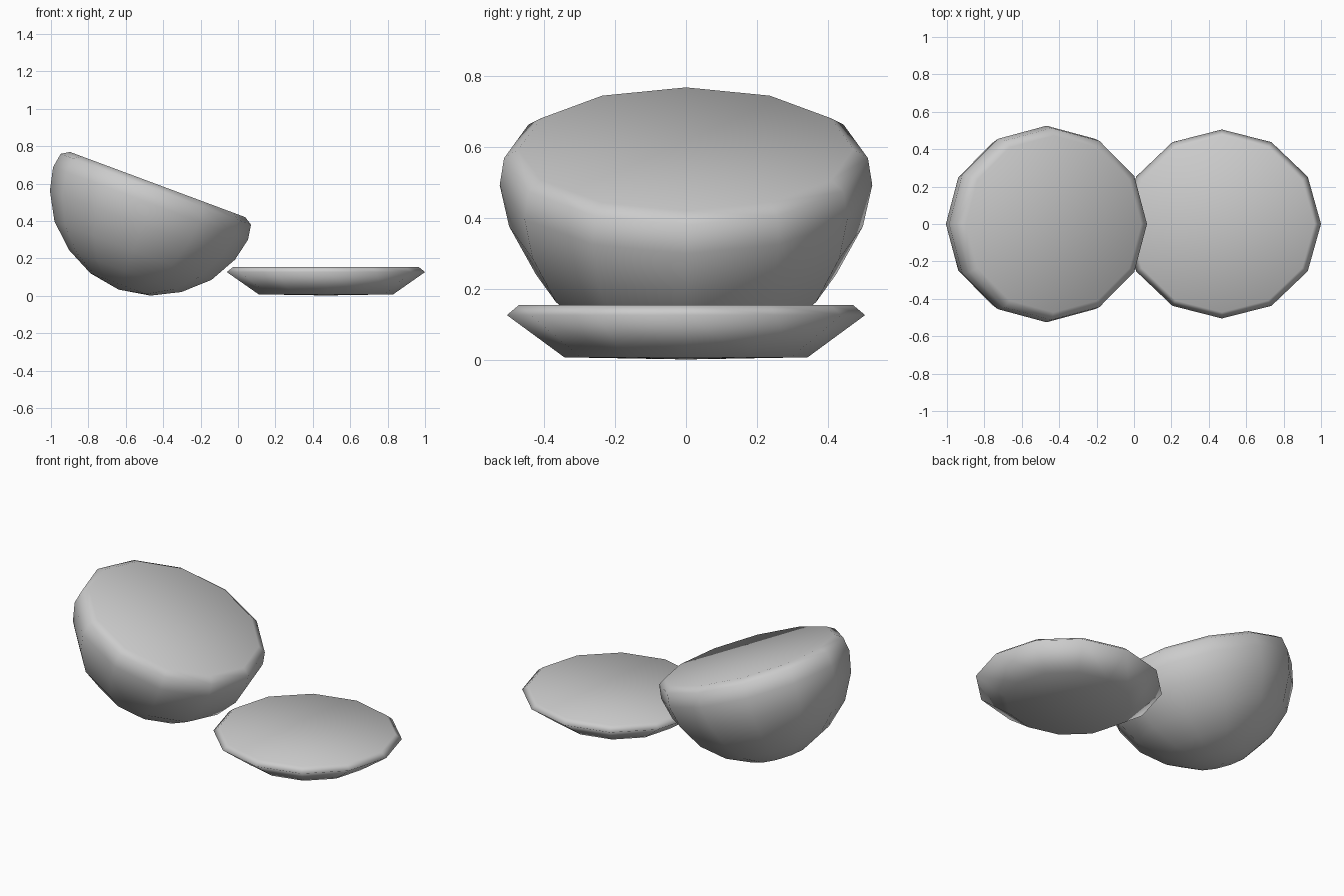
import bpy
import bmesh
from math import cos, sin, pi, radians
from mathutils import Matrix

cube = bpy.data.objects.get("Cube")
if cube:
    bpy.data.objects.remove(cube, do_unlink=True)

SIDES = 12

grey = bpy.data.materials.new("plain_grey")
grey.use_nodes = True
colour = (0.6, 0.6, 0.6, 1)
grey.diffuse_color = colour
grey.node_tree.nodes["Principled BSDF"].inputs["Base Color"].default_value = colour


def turned_solid(name, profile, pole_z, y_scale, location, tilt=0):
    """Spin (radius, height) rings, flat cap on the first, a pole below the last."""
    bm = bmesh.new()
    rings = []
    for r, z in profile:
        rings.append([bm.verts.new((r * cos(2 * pi * i / SIDES),
                                    r * y_scale * sin(2 * pi * i / SIDES), z))
                      for i in range(SIDES)])
    pole = bm.verts.new((0, 0, pole_z))
    bm.faces.new(rings[0])
    for i in range(SIDES):
        j = (i + 1) % SIDES
        for upper, lower in zip(rings, rings[1:]):
            bm.faces.new((upper[i], lower[i], lower[j], upper[j]))
        bm.faces.new((rings[-1][i], pole, rings[-1][j]))
    bmesh.ops.recalc_face_normals(bm, faces=bm.faces)
    bm.transform(Matrix.Translation(location) @ Matrix.Rotation(radians(tilt), 4, "Y"))
    for f in bm.faces:
        f.smooth = True
    mesh = bpy.data.meshes.new(name)
    bm.to_mesh(mesh)
    bm.free()
    mesh.materials.append(grey)
    obj = bpy.data.objects.new(name, mesh)
    bpy.context.collection.objects.link(obj)
    return obj


# Tilted half of the round body, its cut face leaning to the left
turned_solid("round_half",
             [(0.50, 0), (0.543, -0.027), (0.556, -0.108), (0.528, -0.232),
              (0.448, -0.377), (0.32, -0.494), (0.171, -0.57)],
             -0.599, 0.945, (-0.43, 0, 0.595), tilt=20.4)

# Thin slice lying flat beside it
turned_solid("flat_slice",
             [(0.495, 0.155), (0.53, 0.127), (0.36, 0.008)],
             0.002, 0.953, (0.47, 0, 0))
